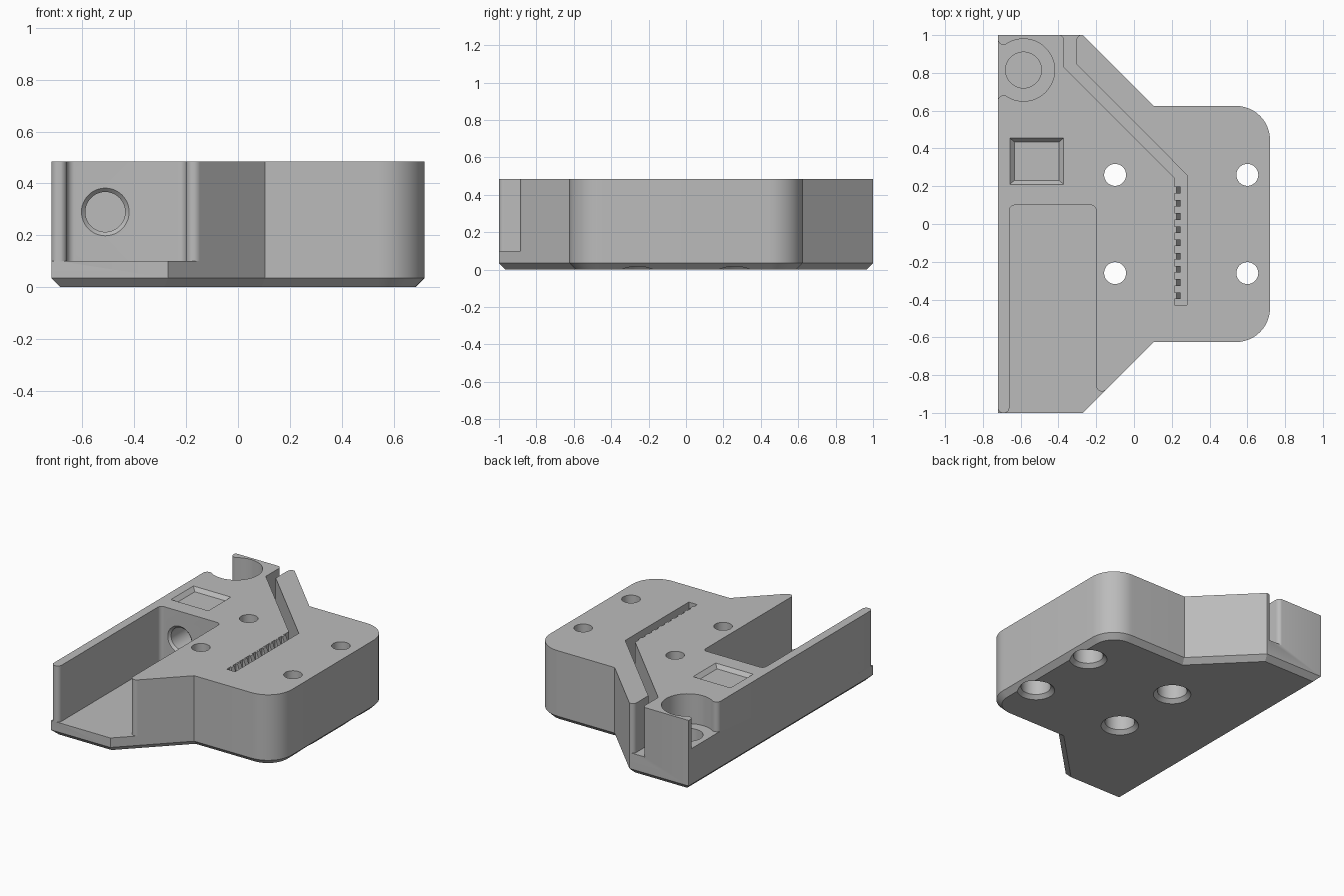
import bpy, bmesh, math
from mathutils import Vector, Matrix

cube = bpy.data.objects.get("Cube")
if cube:
    bpy.data.objects.remove(cube, do_unlink=True)

HEIGHT = 0.485
grey = bpy.data.materials.new("plain grey")
grey.use_nodes = True
grey.diffuse_color = (0.5, 0.5, 0.5, 1)
grey.node_tree.nodes["Principled BSDF"].inputs["Base Color"].default_value = (0.5, 0.5, 0.5, 1)


def finish(name, bm):
    bmesh.ops.recalc_face_normals(bm, faces=bm.faces)
    mesh = bpy.data.meshes.new(name)
    bm.to_mesh(mesh)
    bm.free()
    mesh.materials.append(grey)
    obj = bpy.data.objects.new(name, mesh)
    bpy.context.collection.objects.link(obj)
    return obj


def rounded(points, steps=8):
    """Polygon from (x, y) or (x, y, radius) corners."""
    out = []
    for i, p in enumerate(points):
        c = Vector(p[:2])
        if len(p) == 2:
            out.append(c)
            continue
        u = (Vector(points[i - 1][:2]) - c).normalized()
        v = (Vector(points[(i + 1) % len(points)][:2]) - c).normalized()
        half = u.angle(v) / 2
        mid = c + (u + v).normalized() * (p[2] / math.sin(half))
        start = c + u * (p[2] / math.tan(half)) - mid
        end = c + v * (p[2] / math.tan(half)) - mid
        sweep = math.atan2(start.x * end.y - start.y * end.x, start.dot(end))
        for k in range(steps + 1):
            out.append(mid + Matrix.Rotation(sweep * k / steps, 2) @ start)
    return out


def prism(name, poly, lo, hi, bevel=0, along_y=False):
    bm = bmesh.new()
    face = bm.faces.new([bm.verts.new((p[0], p[1], lo)) for p in poly])
    extruded = bmesh.ops.extrude_face_region(bm, geom=[face])["geom"]
    for v in extruded:
        if isinstance(v, bmesh.types.BMVert):
            v.co.z = hi
    bmesh.ops.recalc_face_normals(bm, faces=bm.faces)
    if bevel:
        rim = [e for e in bm.edges if all(abs(v.co.z - lo) < 1e-5 for v in e.verts)]
        bmesh.ops.bevel(bm, geom=rim, offset=bevel, segments=1, affect='EDGES')
    if along_y:
        for v in bm.verts:
            v.co = Vector((v.co.x, v.co.z, v.co.y))
    return finish(name, bm)


def lathe(name, profile, place, sides=48, phase=0.0):
    bm = bmesh.new()
    rings = []
    for r, z in profile:
        angles = [phase + math.tau * k / sides for k in range(sides)]
        rings.append([bm.verts.new((r * math.cos(a), r * math.sin(a), z)) for a in angles])
    for a, b in zip(rings, rings[1:]):
        for k in range(sides):
            n = (k + 1) % sides
            bm.faces.new((a[k], a[n], b[n], b[k]))
    bm.faces.new(rings[0])
    bm.faces.new(rings[-1])
    bm.transform(place)
    return finish(name, bm)


# Plate with rounded wing and chamfered underside
lower = [(-0.72, -1), (-0.27, -1), (0.105, -0.625), (0.72, -0.625, 0.18)]
upper = [(p[0], -p[1], *p[2:]) for p in reversed(lower)]
body = prism("mount_body", rounded(lower + upper, 12), 0, HEIGHT, bevel=0.035)
cutters = []

# Open front bay
bay = [(-0.66, 0.1, 0.03), (-0.2, 0.1, 0.03), (-0.2, -0.929, 0.03), (-0.148, -0.877),
       (-0.14, -0.95), (-0.14, -1.1), (-0.75, -1.1), (-0.75, -0.965), (-0.721, -0.965),
       (-0.721, -1.001, 0.029), (-0.66, -1.001, 0.029)]
cutters.append(prism("bay_cutter", rounded(bay), 0.1, 0.6))

# Belt slot
slot = [(-0.41, 1.05), (-0.41, 1.001), (-0.37, 1.001, 0.03), (-0.37, 0.83),
        (0.215, 0.245), (0.215, -0.43), (0.28, -0.43), (0.28, 0.26),
        (-0.305, 0.845), (-0.305, 1.001, 0.03), (-0.265, 1.001), (-0.265, 1.05)]
cutters.append(prism("slot_cutter", rounded(slot), 0.145, 0.6))

# Screw holes with counterbores below
for x in (-0.1, 0.6):
    for y in (-0.26, 0.26):
        cutters.append(lathe("screw_cutter",
                             [(0.13, -0.01), (0.095, 0.025), (0.095, 0.25), (0.058, 0.25), (0.058, 0.6)],
                             Matrix.Translation((x, y, 0))))

# Round corner pocket with its side opening
cx, cy, floor = -0.585, 0.815, 0.28
cutters.append(lathe("round_pocket_cutter",
                     [(0.095, 0.1), (0.095, floor), (0.165, floor), (0.165, 0.6)],
                     Matrix.Translation((cx, cy, 0))))
lip = []
for k in range(9):
    a = math.radians(-57 - 123 * k / 8)
    lip.append((-0.69 + 0.0305 * math.cos(a), 0.979 + 0.0305 * math.sin(a)))
lip.append((-0.78, 0.979))
opening = lip + [(x, 2 * cy - y) for x, y in reversed(lip)]
cutters.append(prism("opening_cutter", opening, floor, 0.6))

# Nut trap with pointed floor and chamfered rim
nx, half, rod_z = -0.515, 0.1275, 0.29
side_z, tip_z = rod_z - half / math.sqrt(3), rod_z - 2 * half / math.sqrt(3)
trap = [(nx - half, 0.6), (nx - half, side_z), (nx, tip_z), (nx + half, side_z), (nx + half, 0.6)]
cutters.append(prism("nut_trap_cutter", trap, 0.225, 0.44, along_y=True))
root = math.sqrt(2)
cutters.append(lathe("trap_rim_cutter", [(0.1175 * root, 0.46), (0.1475 * root, 0.49)],
                     Matrix.Translation((nx, 0.3325, 0)) @ Matrix.Diagonal((1, 0.86, 1, 1)),
                     sides=4, phase=math.pi / 4))

# Horizontal rod hole
cutters.append(lathe("rod_cutter", [(0.107, -0.015), (0.077, 0.015), (0.077, 0.5)],
                     Matrix.Translation((-0.512, 0.1, rod_z)) @ Matrix.Rotation(-math.pi / 2, 4, 'X')))

# Apply every cut, then drop the cutters
bpy.context.view_layer.objects.active = body
for c in cutters:
    c.hide_render = True
    mod = body.modifiers.new(c.name, 'BOOLEAN')
    mod.operation, mod.solver, mod.object = 'DIFFERENCE', 'EXACT', c
    bpy.ops.object.modifier_apply(modifier=mod.name)
    bpy.data.objects.remove(c, do_unlink=True)

# Belt teeth with sloped tops
tooth = [(0.2, 0.14), (0.245, 0.14), (0.245, 0.43), (0.225, 0.484), (0.2, 0.484)]
for k in range(9):
    y = 0.18 - 0.07 * k
    prism("belt_tooth", tooth, y - 0.0175, y + 0.0175, along_y=True)

bpy.ops.object.select_all(action='DESELECT')
body.select_set(True)
bpy.ops.object.shade_smooth_by_angle(angle=math.radians(30))
